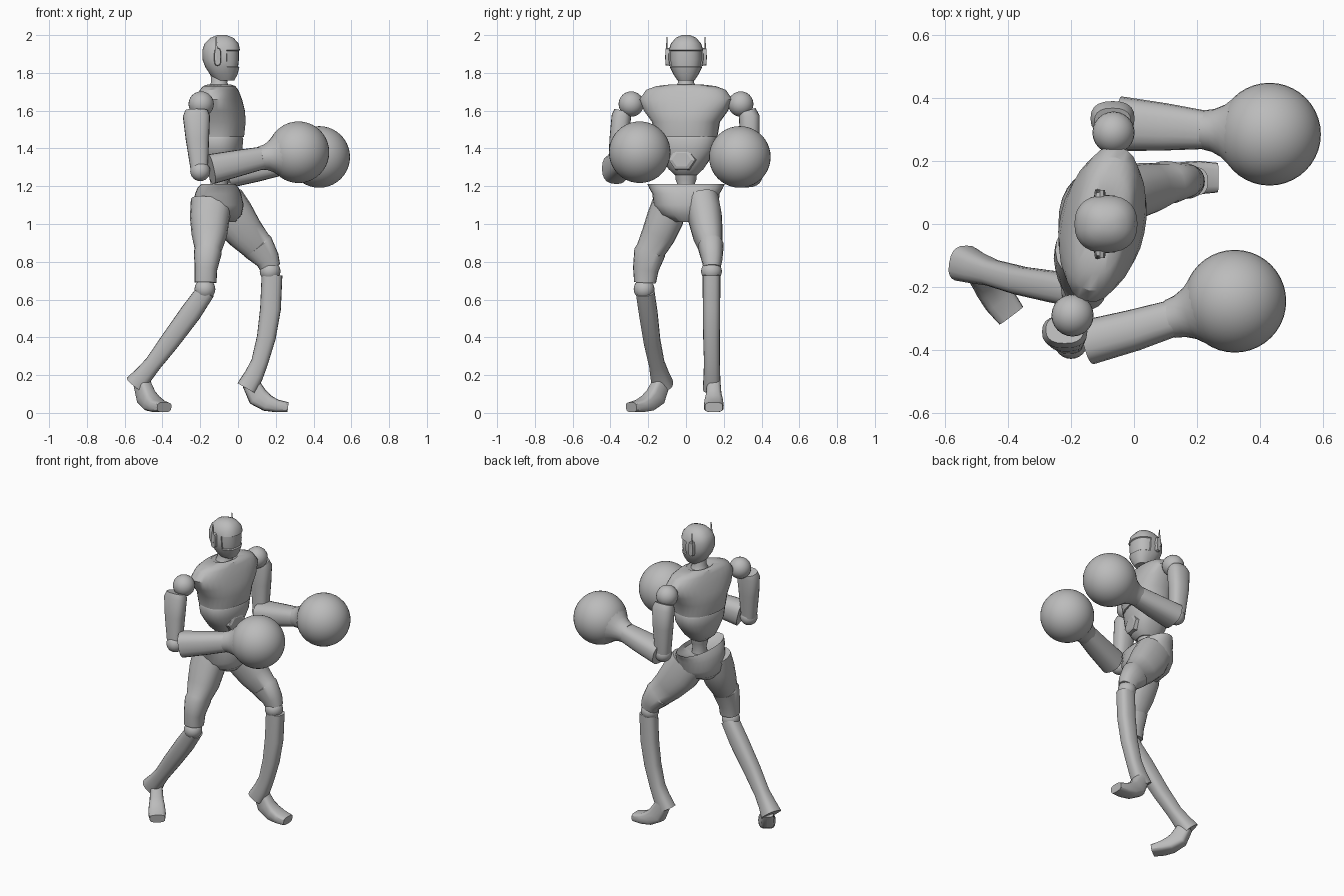
import bpy, bmesh, math
from mathutils import Vector, Matrix

if "Cube" in bpy.data.objects:
    bpy.data.objects.remove(bpy.data.objects["Cube"], do_unlink=True)

grey = bpy.data.materials.new("plain_grey")
grey.use_nodes = True
grey.diffuse_color = (0.5, 0.5, 0.5, 1)
grey.node_tree.nodes["Principled BSDF"].inputs["Base Color"].default_value = (0.5, 0.5, 0.5, 1)

ACROSS = Vector((0, 1, 0))
UP = Vector((0, 0, 1))
CHEST_SIDE = Vector((0.2, 0.98, 0))
CHEST_FRONT = Vector((0.98, -0.2, 0))


def finish(name, bm, angle=35):
    bmesh.ops.recalc_face_normals(bm, faces=bm.faces)
    mesh = bpy.data.meshes.new(name)
    bm.to_mesh(mesh)
    bm.free()
    mesh.materials.append(grey)
    obj = bpy.data.objects.new(name, mesh)
    bpy.context.collection.objects.link(obj)
    bpy.ops.object.select_all(action='DESELECT')
    obj.select_set(True)
    bpy.context.view_layer.objects.active = obj
    bpy.ops.object.shade_smooth_by_angle(angle=math.radians(angle))
    return obj


def loft(rings, side=ACROSS, level=False, power=0.85, count=20):
    """Skin rings of (x, y, z, half width along side, half depth)."""
    bm = bmesh.new()
    centres = [Vector(r[:3]) for r in rings]
    loops = []
    for i, ring in enumerate(rings):
        before, after = centres[max(i - 1, 0)], centres[min(i + 1, len(rings) - 1)]
        along = -UP if level else (after - before).normalized()
        u = (side - along * side.dot(along)).normalized()
        v = along.cross(u)
        loop = []
        for k in range(count):
            t = math.tau * k / count
            c, s = math.cos(t), math.sin(t)
            offset = u * ring[3] * math.copysign(abs(c) ** power, c)
            offset += v * ring[4] * math.copysign(abs(s) ** power, s)
            loop.append(bm.verts.new(centres[i] + offset))
        loops.append(loop)
    for low, high in zip(loops, loops[1:]):
        for k in range(count):
            n = (k + 1) % count
            bm.faces.new((low[k], low[n], high[n], high[k]))
    bm.faces.new(loops[0])
    bm.faces.new(loops[-1][::-1])
    return bm


def ball(name, place, radius, segments=24):
    bm = bmesh.new()
    bmesh.ops.create_uvsphere(bm, u_segments=segments, v_segments=segments // 2, radius=radius,
                              matrix=Matrix.Translation(place))
    finish(name, bm)


def body(name, x, levels, power, side=ACROSS):
    """Level rings stacked on one upright axis: (z, half width, half depth)."""
    finish(name, loft([(x, 0, z, a, b) for z, a, b in levels], side, True, power, 28))


# Head with a recessed visor
head = loft([(-.085, 0, 2.0, .022, .025), (-.085, 0, 1.985, .055, .062), (-.087, 0, 1.955, .08, .09),
             (-.089, 0, 1.92, .091, .1), (-.088, 0, 1.87, .092, .1), (-.083, 0, 1.83, .085, .09),
             (-.075, 0, 1.79, .065, .072), (-.07, 0, 1.76, .045, .05)], level=True, power=.85, count=28)
head.normal_update()
visor = [f for f in head.faces if 1.83 < f.calc_center_median().z < 1.92
         and f.calc_center_median().x > -.05]
bmesh.ops.recalc_face_normals(head, faces=head.faces)
bmesh.ops.inset_region(head, faces=visor, thickness=.004, depth=-.007)
finish("head", head)

# Ear pieces with thin aerials
for label, sign in (("left", 1), ("right", -1)):
    bm = loft([(-.108, sign * .085, 1.885, .048, .019), (-.108, sign * .108, 1.885, .045, .016)],
              UP, power=.6, count=12)
    finish(label + "_ear_piece", bm)
    bm = loft([(-.115, sign * .106, 1.87, .006, .01), (-.115, sign * .1, 1.99, .002, .003)], count=6)
    finish(label + "_aerial", bm)

# Neck and torso
body("neck", -.1, [(1.8, .04, .045), (1.75, .042, .043), (1.71, .06, .058), (1.69, .08, .07)], 1)
body("chest", -.1, [(1.725, .06, .05), (1.738, .09, .06), (1.73, .16, .078), (1.71, .215, .09),
                    (1.66, .25, .108), (1.6, .225, .128), (1.54, .18, .136), (1.46, .166, .128)],
     .85, CHEST_SIDE)
body("belly", -.1, [(1.462, .16, .118), (1.45, .165, .124), (1.39, .158, .118), (1.34, .125, .11),
                    (1.29, .09, .095), (1.26, .06, .06)], .85, CHEST_SIDE)
body("spine", -.1, [(1.29, .06, .06), (1.235, .055, .05), (1.2, .042, .042), (1.14, .055, .05)], 1)
centre = Vector((-.1, 0, 1.34))
plate = loft([(*(centre + CHEST_FRONT * d), r, r * .8) for d, r in ((.08, .078), (.112, .072), (.118, .052))],
             CHEST_SIDE, power=1, count=6)
finish("belly_plate", plate, 20)

# Pelvis with flared hip rim
body("pelvis", -.105, [(1.165, .08, .06), (1.185, .15, .085), (1.212, .205, .09), (1.19, .195, .11),
                       (1.16, .178, .122), (1.1, .172, .135), (1.05, .14, .125), (1.01, .06, .09)], .9)

# Legs: thigh, knee, shin
thighs = {
    "right": [(-.14, -.085, 1.12, .09, .11), (-.15, -.11, 1.03, .098, .105), (-.152, -.147, .94, .09, .094),
              (-.158, -.188, .86, .078, .07), (-.16, -.192, .85, .084, .074),
              (-.17, -.213, .76, .068, .06), (-.172, -.217, .69, .058, .058)],
    "left": [(-.08, .085, 1.12, .09, .115), (-.03, .1, 1.04, .09, .118), (.04, .115, .95, .08, .1),
             (.1, .13, .885, .064, .085), (.105, .132, .88, .068, .088),
             (.158, .138, .81, .055, .064), (.17, .138, .77, .046, .055)]}
shins = {
    "right": [(-.17, -.217, .645, .05, .05), (-.25, -.2, .53, .05, .056), (-.36, -.18, .38, .045, .052),
              (-.45, -.155, .26, .042, .045), (-.5, -.14, .2, .05, .05), (-.54, -.125, .15, .058, .06)],
    "left": [(.18, .135, .73, .047, .055), (.172, .135, .55, .046, .055), (.15, .135, .4, .044, .05),
             (.115, .137, .27, .042, .045), (.085, .137, .2, .044, .05), (.045, .137, .13, .048, .055)]}
knees = {"right": (-.175, -.222, .655), "left": (.17, .135, .75)}
for label in thighs:
    finish(label + "_thigh", loft(thighs[label]))
    finish(label + "_shin", loft(shins[label], power=.75))
    ball(label + "_knee", knees[label], .055)

# Feet: reach, height, half width, half thickness
foot = [(0, .16, .036, .045), (.04, .085, .042, .055), (.09, .052, .05, .045),
        (.14, .037, .053, .034), (.2, .03, .047, .026)]
for label, start, aim in (("left", Vector((.065, .147, 0)), Vector((1, 0, 0))),
                          ("right", Vector((-.51, -.13, 0)), Vector((.6, -.8, 0)))):
    rings = [(*(start + aim * reach + UP * z), a, b) for reach, z, a, b in foot]
    finish(label + "_foot", loft(rings, UP.cross(aim), power=.6, count=16))

# Arms: shoulder, upper arm, elbow, forearm, cuff, round glove
arms = {
    "right": ((-.195, -.29, 1.635), (-.2, -.375, 1.28), (.32, -.245, 1.38),
              [(-.22, -.335, 1.6, .045, .06), (-.22, -.342, 1.57, .052, .072),
               (-.215, -.355, 1.45, .05, .062), (-.205, -.37, 1.29, .043, .046)],
              [(-.145, -.375, 1.29, .072, .08), (0, -.337, 1.322, .066, .07), (.13, -.297, 1.35, .058, .06)]),
    "left": ((-.065, .29, 1.635), (-.06, .325, 1.265), (.43, .285, 1.355),
             [(-.068, .325, 1.6, .045, .058), (-.068, .335, 1.57, .055, .07),
              (-.068, .338, 1.45, .052, .062), (-.062, .33, 1.28, .045, .048)],
             [(-.045, .318, 1.262, .087, .07), (.1, .308, 1.288, .075, .064), (.235, .298, 1.315, .06, .056)])}
for label, (shoulder, elbow, glove, upper, fore) in arms.items():
    ball(label + "_shoulder", shoulder, .067)
    finish(label + "_upper_arm", loft(upper, power=.8))
    ball(label + "_elbow", elbow, .053)
    finish(label + "_forearm", loft(fore, power=.8))
    ball(label + "_glove", glove, .163, 40)
    wrist, hand = Vector(fore[-1][:3]), Vector(glove)
    cuff = [(*wrist.lerp(hand, t), r, r) for t, r in ((-.08, .062), (.08, .068), (.25, .084), (.4, .11))]
    finish(label + "_cuff", loft(cuff, power=1))
